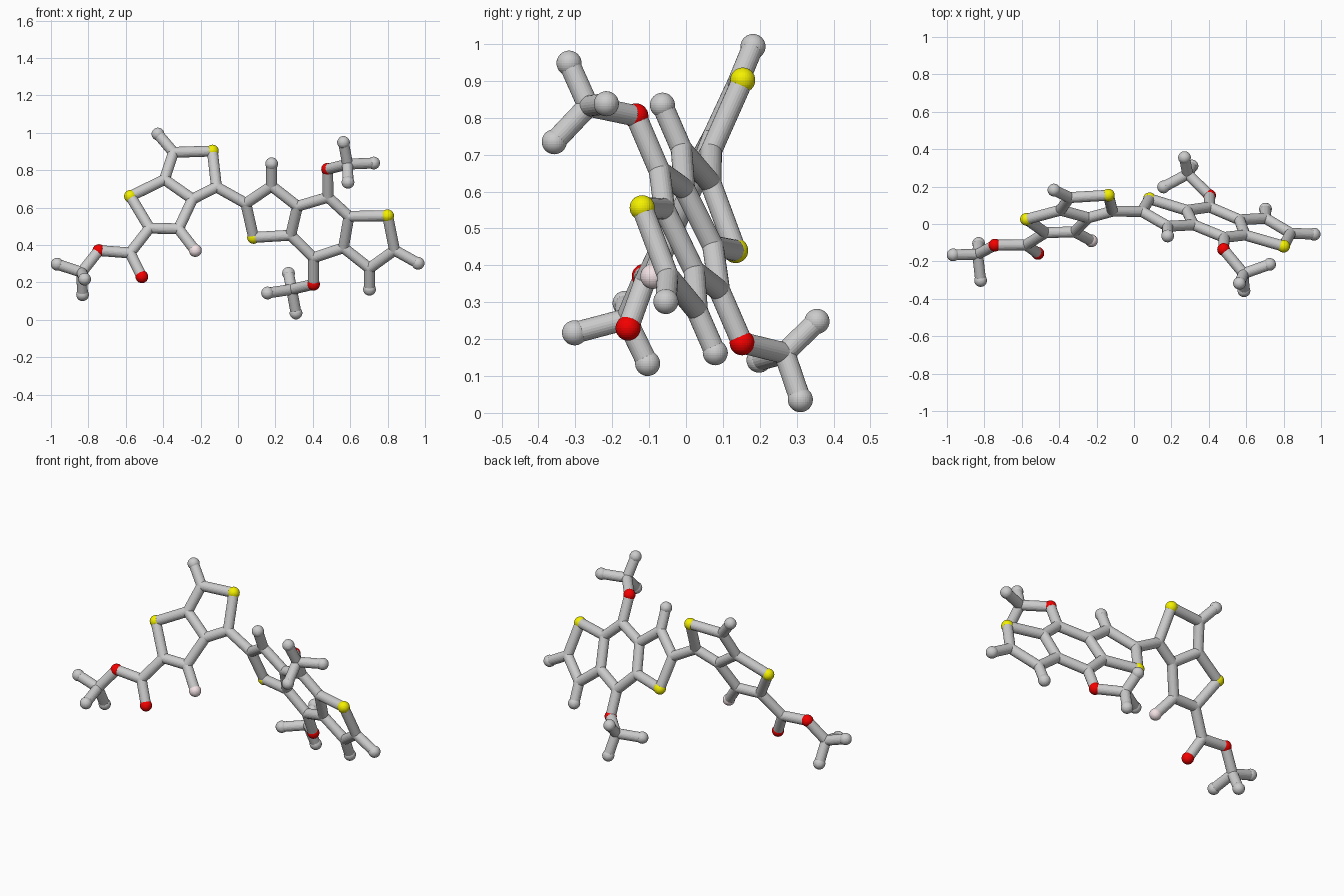
import bpy, bmesh
from mathutils import Vector, Matrix

if "Cube" in bpy.data.objects:
    bpy.data.objects.remove(bpy.data.objects["Cube"])

BOND_R, BALL_R = 0.029, 0.034


# the two fused-ring sheets are flat: depth follows from x and z
def left_sheet(x, z):
    return Vector((x, -0.246 + 0.045 * x + 0.45 * z, z))


def right_sheet(x, z):
    return Vector((x, 0.349 - 0.283 * x - 0.434 * z, z))


L, R = left_sheet, right_sheet
atoms = {}

# left double ring with its side atoms
atoms.update({
    "S1": L(-.575, .66), "C1": L(-.473, .49), "C2": L(-.318, .486), "F1": L(-.228, .37),
    "C3": L(-.243, .645), "C4": L(-.393, .75), "C5": L(-.345, .895), "H1": L(-.428, .993),
    "S2": L(-.137, .902), "C6": L(-.115, .71), "C7": L(-.577, .357), "O2": L(-.744, .37),
})
# left tail
atoms.update({
    "O1": Vector((-.514, -.157, .23)), "C8": Vector((-.836, -.162, .254)),
    "H2": Vector((-.967, -.165, .297)), "H3": Vector((-.82, -.302, .217)),
    "H4": Vector((-.831, -.104, .134)),
})
# right triple ring with its side atoms
atoms.update({
    "C10": R(.042, .622), "S3": R(.083, .44), "C11": R(.18, .715), "H5": R(.18, .834),
    "C12": R(.318, .607), "C13": R(.282, .452), "C14": R(.482, .655), "O3": R(.479, .805),
    "C15": R(.593, .553), "C16": R(.564, .385), "C17": R(.404, .332), "O4": R(.404, .19),
    "S4": R(.8, .556), "C18": R(.837, .372), "H6": R(.963, .302),
    "C19": R(.703, .275), "H7": R(.703, .163),
})
# upper and lower right tails
atoms.update({
    "C20": Vector((.586, -.265, .832)), "H8": Vector((.564, -.317, .948)),
    "H9": Vector((.725, -.216, .838)), "H10": Vector((.588, -.357, .735)),
    "C21": Vector((.287, .267, .162)), "H11": Vector((.27, .355, .248)),
    "H12": Vector((.158, .198, .143)), "H13": Vector((.31, .31, .036)),
})

# chains of joined atoms
chains = [
    "S1 C1 C2 C3 C4 S1", "C3 C6 S2 C5 C4", "C5 H1", "C2 F1",
    "C1 C7 O2 C8 H2", "C7 O1", "H3 C8 H4", "C6 C10",
    "C10 C11 C12 C13 S3 C10", "C11 H5", "C12 C14 C15 C16 C17 C13",
    "C15 S4 C18 C19 C16", "C18 H6", "C19 H7",
    "C14 O3 C20 H8", "H9 C20 H10", "C17 O4 C21 H11", "H12 C21 H13",
]


def finish(name, bm, colour=None):
    me = bpy.data.meshes.new(name)
    bm.to_mesh(me)
    bm.free()
    ob = bpy.data.objects.new(name, me)
    bpy.context.collection.objects.link(ob)
    if colour:
        mat = bpy.data.materials.new(name + "_colour")
        mat.diffuse_color = (*colour, 1)
        mat.use_nodes = True
        mat.node_tree.nodes["Principled BSDF"].inputs["Base Color"].default_value = mat.diffuse_color
        me.materials.append(mat)


def balls(name, letter, radius, colour=None):
    bm = bmesh.new()
    for key, p in atoms.items():
        if key[0] == letter:
            bmesh.ops.create_uvsphere(bm, u_segments=32, v_segments=16, radius=radius,
                                      matrix=Matrix.Translation(p))
    finish(name, bm, colour)


# bond rods
bm = bmesh.new()
for chain in chains:
    keys = chain.split()
    for a, b in zip(keys, keys[1:]):
        p, q = atoms[a], atoms[b]
        d = q - p
        m = Matrix.Translation((p + q) / 2) @ d.to_track_quat('Z', 'Y').to_matrix().to_4x4()
        bmesh.ops.create_cone(bm, cap_ends=True, segments=24, radius1=BOND_R,
                              radius2=BOND_R, depth=d.length, matrix=m)
finish("bond_rods", bm)

# rounded rod joints and atom balls
balls("carbon_joints", "C", BOND_R)
balls("hydrogen_balls", "H", BALL_R)
balls("sulfur_balls", "S", BALL_R, (0.9, 0.87, 0.0))
balls("oxygen_balls", "O", BALL_R, (0.9, 0.0, 0.0))
balls("fluorine_ball", "F", BALL_R, (0.9, 0.76, 0.78))
